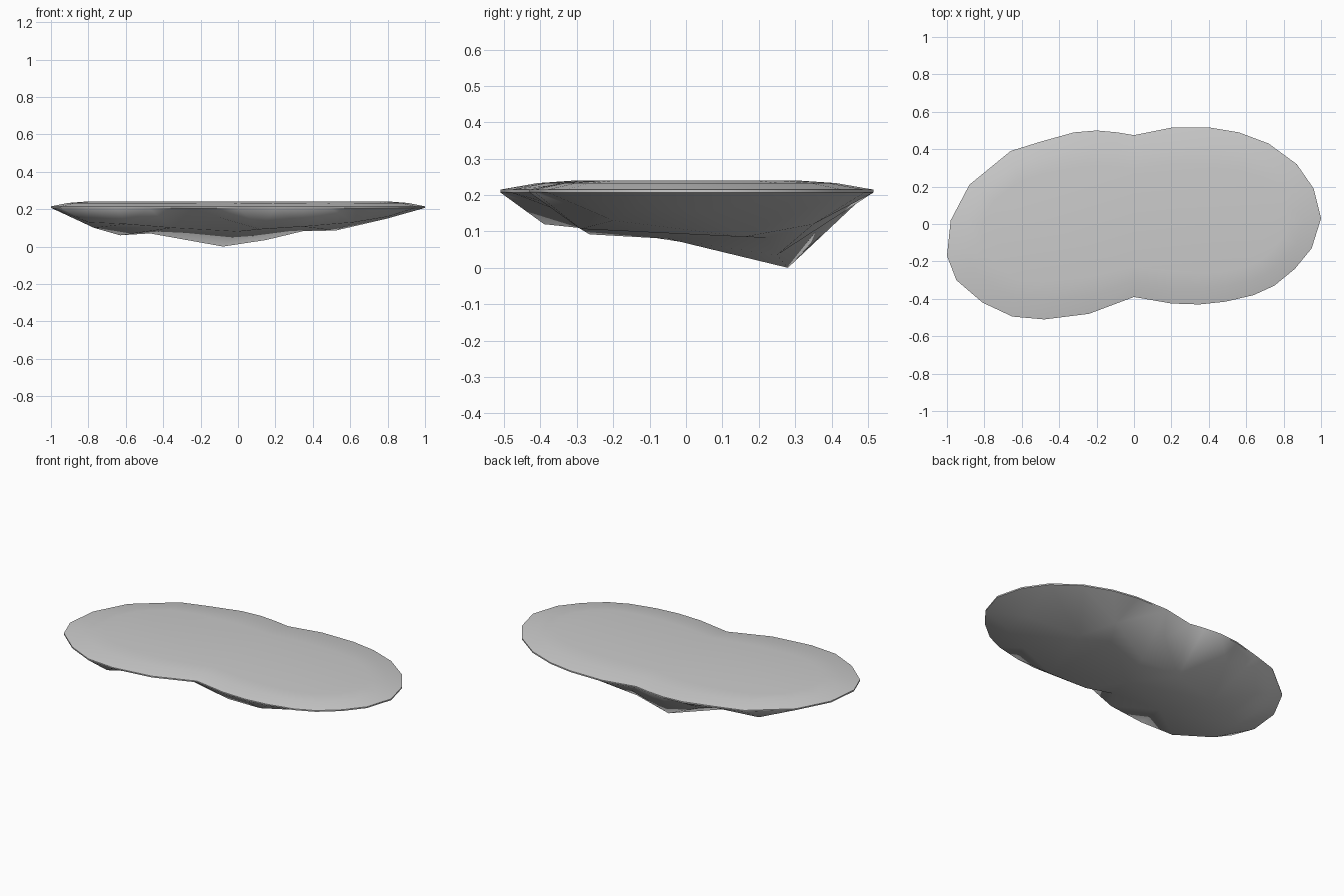
import bpy, bmesh
from mathutils import Vector
from mathutils.geometry import delaunay_2d_cdt

if "Cube" in bpy.data.objects:
    bpy.data.objects.remove(bpy.data.objects["Cube"])

# Plan outline of the slab, counter-clockwise
outline = [(1, .03), (.96, .19), (.87, .32), (.72, .43), (.56, .49), (.41, .515), (.2, .515),
           (0, .475), (-.09, .49), (-.2, .5), (-.32, .49), (-.5, .44), (-.66, .39), (-.88, .21),
           (-.98, .02), (-1, -.17), (-.95, -.3), (-.81, -.42), (-.65, -.495), (-.48, -.51),
           (-.24, -.48), (0, -.39), (.2, -.425), (.35, -.43), (.49, -.415), (.64, -.38),
           (.75, -.33), (.86, -.24), (.95, -.13)]
# Rocky high points of the underside
keel = [(-.08, .28, 0), (.15, .25, .035), (.35, .22, .083), (.52, .16, .085), (.8, .05, .15),
        (-.63, .06, .06), (-.47, .1, .07), (-.77, -.05, .1), (-.6, -.39, .12), (-.8, -.28, .13),
        (-.1, -.3, .155), (.12, -.265, .092), (.35, -.29, .107), (.62, -.2, .13), (0, -.05, .08),
        (-.35, -.2, .1), (.1, .38, .13), (-.35, .37, .14), (.42, .35, .12), (-.66, .25, .12),
        (.8, -.13, .16)]

bm = bmesh.new()
n = len(outline)


def ring(scale, z):
    verts = []
    for x, y in outline:
        ax = max(-.55, min(.55, x))
        verts.append(bm.verts.new((ax + (x - ax) * scale, y * scale, z)))
    return verts


# Rim and domed top
rings = [ring(s, z) for s, z in ((1, .207), (1, .215), (.8, .233), (.6, .24))]
for a, b in zip(rings, rings[1:]):
    for i in range(n):
        j = (i + 1) % n
        bm.faces.new((a[i], a[j], b[j], b[i]))
bm.faces.new(rings[-1])

# Faceted underside, triangulated between rim and keel points
flat = [Vector(p) for p in outline] + [Vector(p[:2]) for p in keel]
heights = [.207] * n + [p[2] for p in keel]
loop = [(i, (i + 1) % n) for i in range(n)]
pts, _, tris, origin, _, _ = delaunay_2d_cdt(flat, loop, [], 1, 1e-5)
under = [bm.verts.new((p.x, p.y, heights[o[0]])) for p, o in zip(pts, origin)]
for t in tris:
    bm.faces.new([under[i] for i in reversed(t)])

bmesh.ops.remove_doubles(bm, verts=bm.verts, dist=.0005)
bmesh.ops.recalc_face_normals(bm, faces=bm.faces)
for f in bm.faces:
    f.smooth = True
mesh = bpy.data.meshes.new("rock_slab")
bm.to_mesh(mesh)
bm.free()
slab = bpy.data.objects.new("rock_slab", mesh)
bpy.context.collection.objects.link(slab)
bpy.context.view_layer.objects.active = slab
slab.select_set(True)
bpy.ops.object.shade_smooth_by_angle(angle=1.0)
